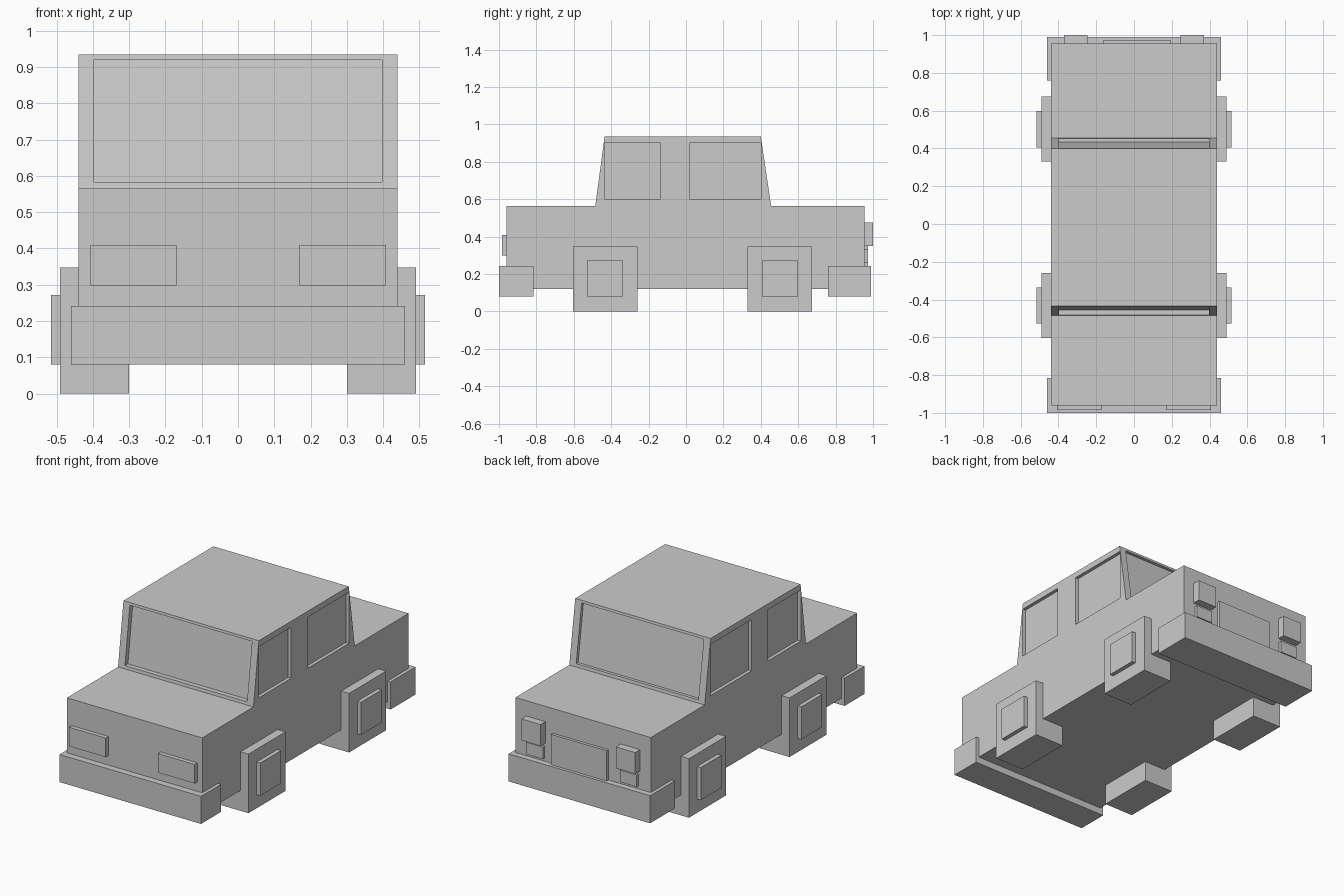
import bpy, bmesh

if "Cube" in bpy.data.objects:
    bpy.data.objects.remove(bpy.data.objects["Cube"])


def prism(name, profile, x0, x1):
    """Extrude a (y, z) side profile across the car from x0 to x1."""
    bm = bmesh.new()
    face = bm.faces.new([bm.verts.new((x0, y, z)) for y, z in profile])
    ext = bmesh.ops.extrude_face_region(bm, geom=[face])["geom"]
    verts = [v for v in ext if isinstance(v, bmesh.types.BMVert)]
    bmesh.ops.translate(bm, verts=verts, vec=(x1 - x0, 0, 0))
    bmesh.ops.recalc_face_normals(bm, faces=bm.faces)
    mesh = bpy.data.meshes.new(name)
    bm.to_mesh(mesh)
    bm.free()
    obj = bpy.data.objects.new(name, mesh)
    bpy.context.collection.objects.link(obj)
    return obj


def box(name, x, y, z):
    return prism(name, [(y[0], z[0]), (y[1], z[0]), (y[1], z[1]), (y[0], z[1])], *x)


def pair(name, x, y, z):
    """A box and its mirror image on the other side of the car."""
    return [box("right_" + name, x, y, z),
            box("left_" + name, (-x[1], -x[0]), y, z)]


def cut(target, cutter):
    mod = target.modifiers.new("recess", 'BOOLEAN')
    mod.operation = 'DIFFERENCE'
    mod.solver = 'EXACT'
    mod.object = cutter
    bpy.context.view_layer.objects.active = target
    bpy.ops.object.modifier_apply(modifier=mod.name)
    bpy.data.objects.remove(cutter)


# Main body and cabin
box("body", (-0.44, 0.44), (-0.96, 0.955), (0.12, 0.565))
cabin = prism("cabin", [(-0.485, 0.565), (0.455, 0.565), (0.40, 0.935), (-0.435, 0.935)],
              -0.44, 0.44)


def front_y(z):
    return -0.485 + 0.135 * (z - 0.565)


def rear_y(z):
    return 0.455 - 0.149 * (z - 0.565)


# Recessed windscreen and rear window, following the cabin slopes
lo, hi = 0.583, 0.92
for slope, out, depth in ((front_y, -0.1, 0.028), (rear_y, 0.1, -0.018)):
    cut(cabin, prism("screen_cutter", [
        (slope(lo) + out, lo), (slope(lo) + depth, lo),
        (slope(hi) + depth, hi), (slope(hi) + out, hi)], -0.397, 0.397))

# Recessed side windows
for span in ((-0.437, -0.135), (0.02, 0.402)):
    for cutter in pair("window_cutter", (0.42, 0.6), span, (0.60, 0.90)):
        cut(cabin, cutter)

# Bumpers wrapping round the corners
box("front_bumper", (-0.46, 0.46), (-1.0, -0.815), (0.08, 0.242))
box("rear_bumper", (-0.46, 0.46), (0.76, 0.99), (0.08, 0.242))

# Square wheels with hub caps
for end, y in (("front", -0.432), ("rear", 0.502)):
    pair(end + "_wheel", (0.30, 0.491), (y - 0.172, y + 0.172), (0, 0.347))
    pair(end + "_hub", (0.48, 0.515), (y - 0.096, y + 0.096), (0.08, 0.272))

# Lights and rear plate
pair("headlight", (0.17, 0.408), (-0.985, -0.95), (0.298, 0.41))
pair("tail_light", (0.245, 0.37), (0.94, 1.0), (0.35, 0.475))
pair("reverse_light", (0.25, 0.36), (0.94, 0.972), (0.26, 0.33))
box("rear_plate", (-0.165, 0.197), (0.94, 0.972), (0.235, 0.42))
